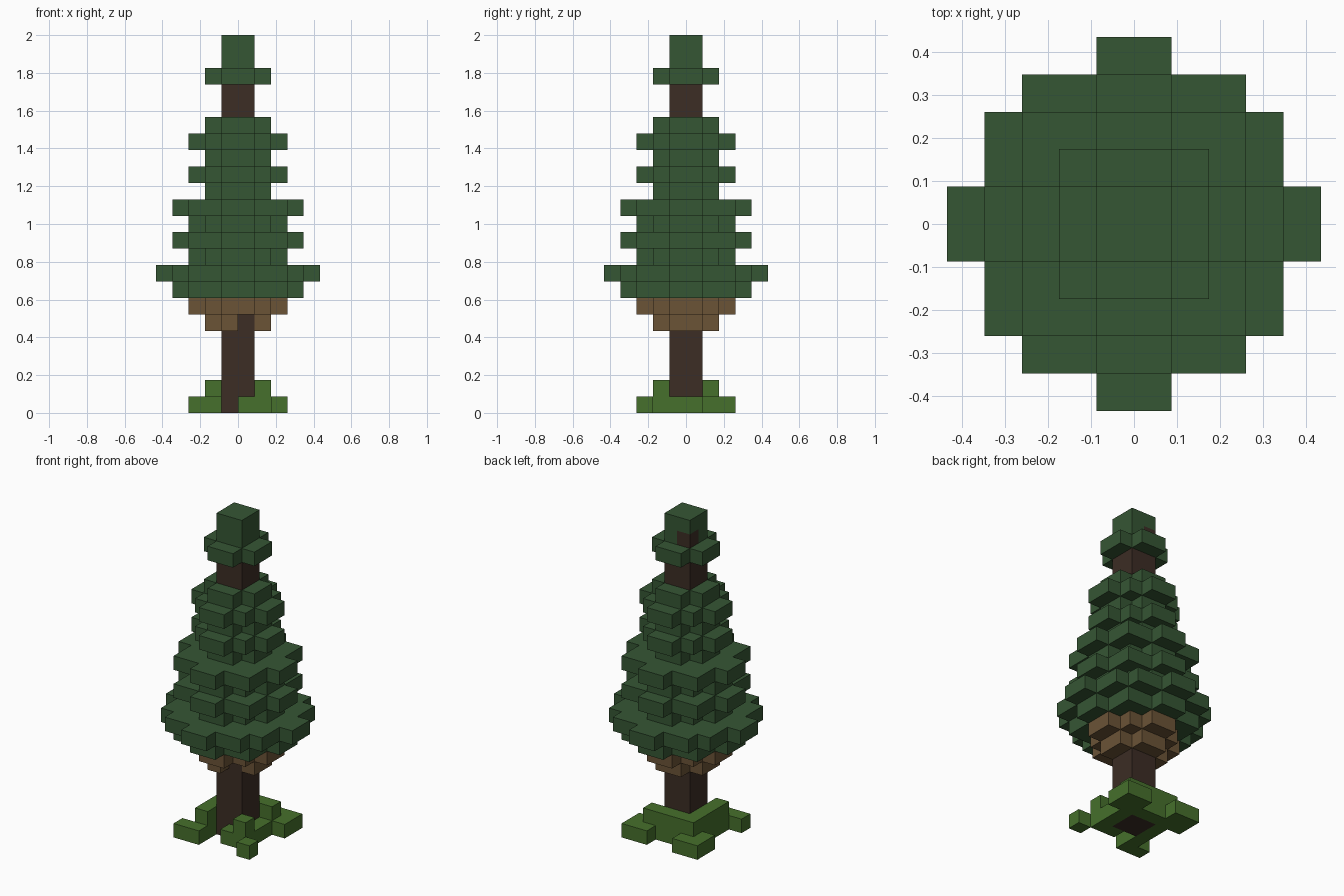
import bpy
import bmesh
from mathutils import Vector

if "Cube" in bpy.data.objects:
    bpy.data.objects.remove(bpy.data.objects["Cube"], do_unlink=True)

UNIT = 2 / 23  # edge of one block; the tree is 23 blocks tall


def material(name, rgb):
    mat = bpy.data.materials.new(name)
    mat.use_nodes = True
    mat.diffuse_color = (*rgb, 1)
    bsdf = next(n for n in mat.node_tree.nodes if n.type == "BSDF_PRINCIPLED")
    bsdf.inputs["Base Color"].default_value = (*rgb, 1)
    bsdf.inputs["Roughness"].default_value = 0.9
    return mat


def box(x0, x1, y0, y1, z0, z1):
    """Blocks filling a box given in block units."""
    return {(x, y, z) for x in range(x0, x1) for y in range(y0, y1) for z in range(z0, z1)}


def disc(radius, z):
    """One round layer of blocks reaching radius blocks from the axis."""
    limit = radius - 0.4
    return {(x, y, z) for x, y, z in box(-radius, radius, -radius, radius, z, z + 1)
            if (x + 0.5) ** 2 + (y + 0.5) ** 2 < limit ** 2}


def build(name, blocks, occupied, mat):
    """Mesh only the block faces that are not covered by another block."""
    bm = bmesh.new()
    for block in blocks:
        centre = Vector(block) + Vector((0.5, 0.5, 0.5))
        for axis in range(3):
            for side in (-1, 1):
                normal = Vector((0, 0, 0))
                normal[axis] = side
                if tuple(int(c + n) for c, n in zip(block, normal)) in occupied:
                    continue
                u = Vector((0, 0, 0))
                u[(axis + 1) % 3] = 0.5
                v = normal.cross(u)
                mid = centre + normal * 0.5
                corners = (mid - u - v, mid + u - v, mid + u + v, mid - u + v)
                bm.faces.new([bm.verts.new(c * UNIT) for c in corners])
    bmesh.ops.remove_doubles(bm, verts=bm.verts, dist=UNIT / 100)
    mesh = bpy.data.meshes.new(name)
    bm.to_mesh(mesh)
    bm.free()
    mesh.materials.append(mat)
    obj = bpy.data.objects.new(name, mesh)
    bpy.context.collection.objects.link(obj)


# Trunk, with one knot showing near the tip
trunk = box(-1, 1, -1, 1, 0, 21) | {(-1, 0, 21)}

# Grass: flat base, low tufts, raised bank around two sides, one tall tuft
grass = box(-2, 2, -2, 2, 0, 1) - {(-1, -2, 0)}
grass |= box(-3, -1, -3, -2, 0, 1) | box(1, 3, 1, 3, 0, 1) | box(-3, -1, 1, 3, 0, 1)
grass |= {(2, -3, 0), (1, -2, 1)}
grass |= box(-2, 2, 1, 2, 1, 2) | box(-2, -1, -2, 2, 1, 2)

# Branches flaring out under the crown
branches = (disc(2, 5) - {(0, -2, 5)}) | disc(3, 6)

# Crown: layers alternate between wide and narrow
foliage = set()
for z, radius in enumerate((4, 5, 3, 4, 3, 4, 2, 3, 2, 3, 2), start=7):
    foliage |= disc(radius, z)

# Tip above the bare stretch of trunk
tip = disc(2, 20) | box(-1, 1, -1, 1, 21, 23)

bark = material("dark bark", (0.045, 0.026, 0.018))
wood = material("light wood", (0.147, 0.087, 0.037))
needles = material("needle green", (0.036, 0.093, 0.034))
lawn = material("grass green", (0.061, 0.162, 0.025))

occupied = trunk | grass | branches | foliage | tip
build("trunk", trunk, occupied, bark)
build("grass", grass - trunk, occupied, lawn)
build("branches", branches - trunk, occupied, wood)
build("foliage", foliage - trunk, occupied, needles)
build("tree_tip", tip - trunk, occupied, needles)
